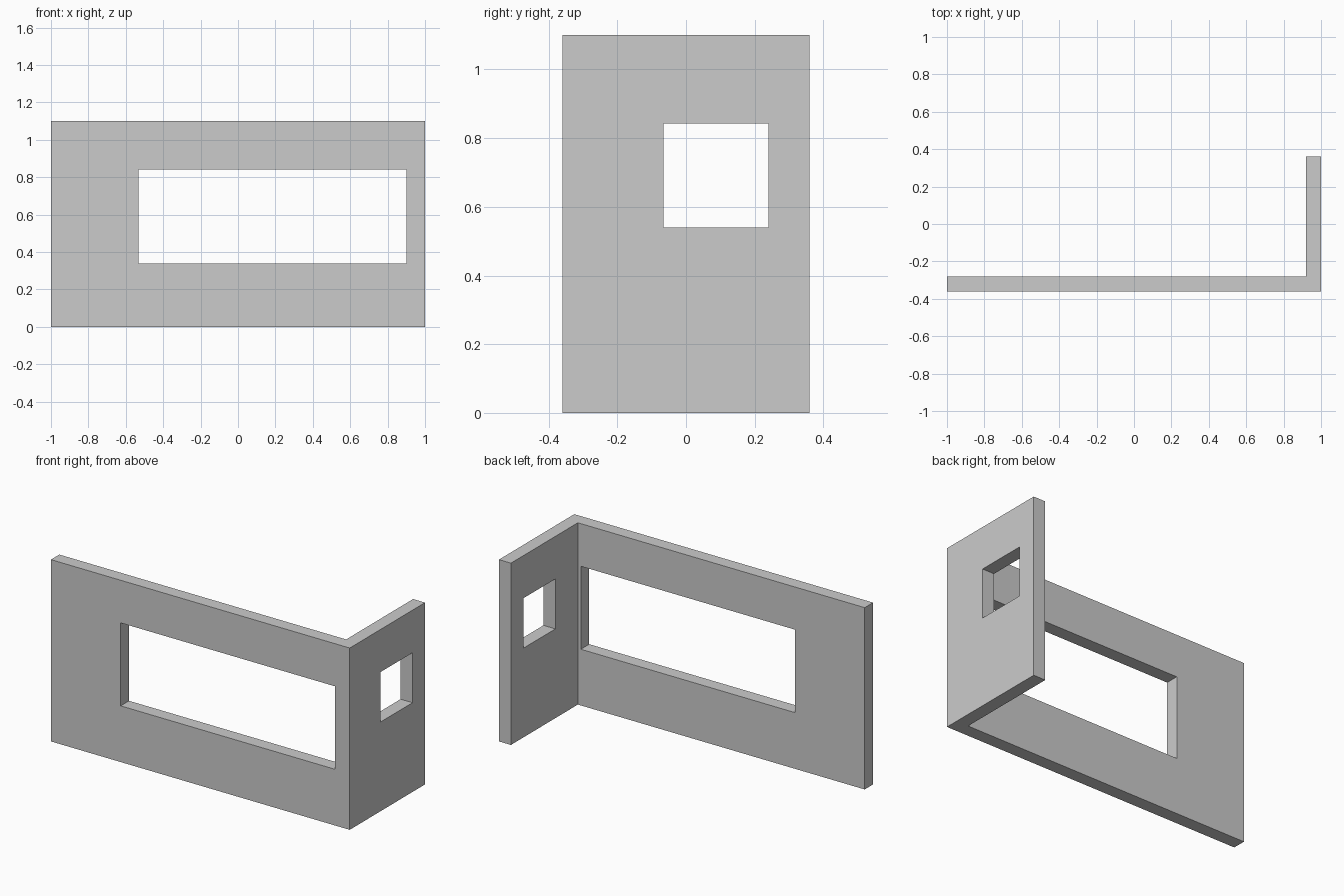
import bpy, bmesh

if "Cube" in bpy.data.objects:
    bpy.data.objects.remove(bpy.data.objects["Cube"])

HEIGHT = 1.10


def prism(name, outline, z0, z1):
    """Extrude a plan outline (counter-clockwise) from z0 up to z1."""
    bm = bmesh.new()
    face = bm.faces.new([bm.verts.new((x, y, z0)) for x, y in outline])
    ext = bmesh.ops.extrude_face_region(bm, geom=[face])
    top = [v for v in ext["geom"] if isinstance(v, bmesh.types.BMVert)]
    bmesh.ops.translate(bm, verts=top, vec=(0, 0, z1 - z0))
    bmesh.ops.recalc_face_normals(bm, faces=bm.faces)
    mesh = bpy.data.meshes.new(name)
    bm.to_mesh(mesh)
    bm.free()
    obj = bpy.data.objects.new(name, mesh)
    bpy.context.collection.objects.link(obj)
    return obj


def cut_opening(target, x0, x1, y0, y1, z0, z1):
    """Cut a rectangular opening through a wall, then discard the cutter."""
    cutter = prism("opening_cutter", [(x0, y0), (x1, y0), (x1, y1), (x0, y1)], z0, z1)
    cutter.hide_render = True
    mod = target.modifiers.new("opening", "BOOLEAN")
    mod.operation = "DIFFERENCE"
    mod.solver = "EXACT"
    mod.object = cutter
    bpy.context.view_layer.objects.active = target
    bpy.ops.object.modifier_apply(modifier=mod.name)
    bpy.data.objects.remove(cutter, do_unlink=True)


# L-shaped corner: long front wall and short side wall
walls = prism("corner_walls", [(-1, -0.36), (1, -0.36), (1, 0.36),
                               (0.92, 0.36), (0.92, -0.28), (-1, -0.28)], 0, HEIGHT)

# Wide window in the front wall
cut_opening(walls, -0.533, 0.90, -0.46, -0.18, 0.34, 0.842)

# Small square window in the side wall
cut_opening(walls, 0.82, 1.10, -0.065, 0.24, 0.54, 0.842)
